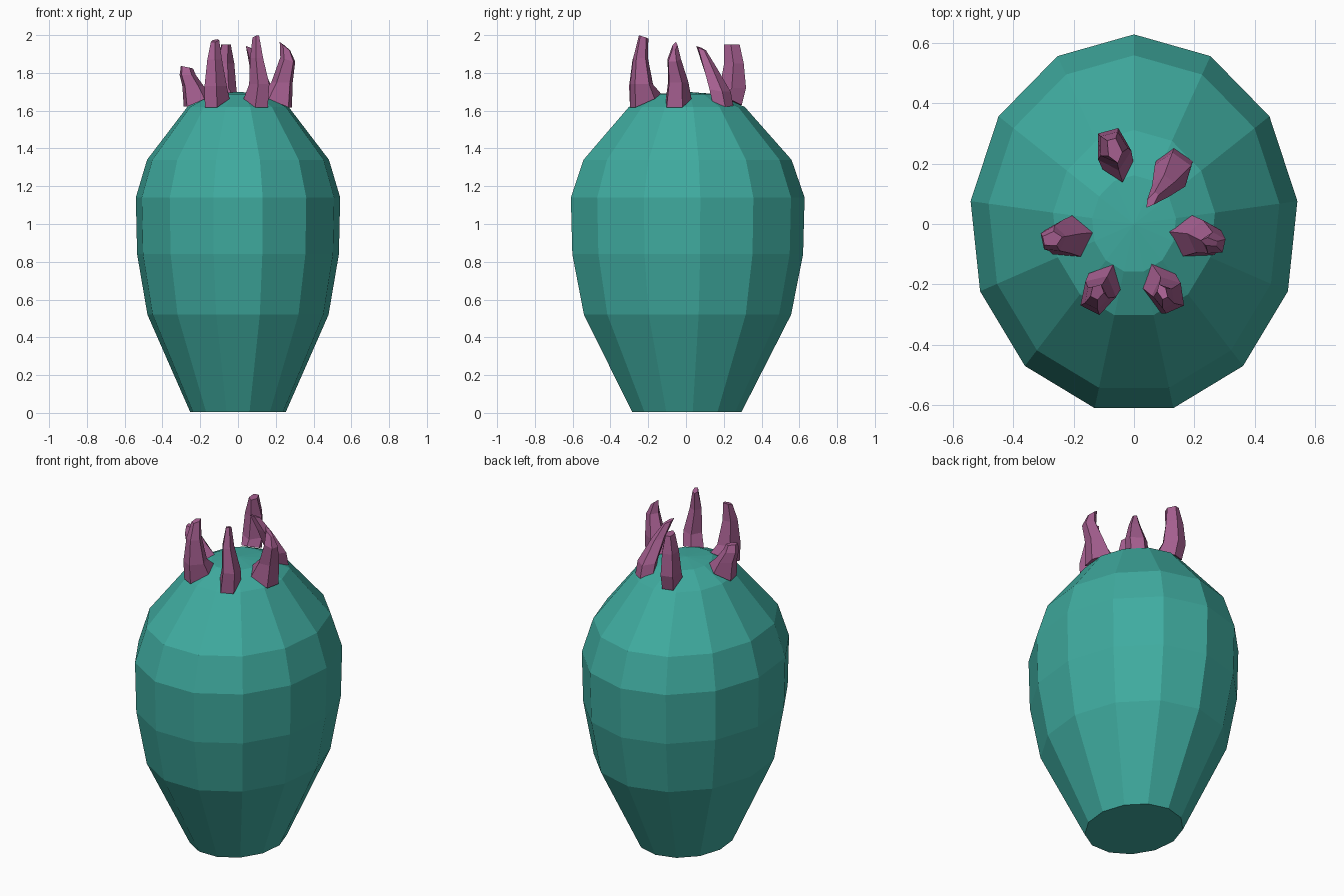
import bpy, bmesh
from math import sin, cos, pi
from mathutils import Vector

cube = bpy.data.objects.get("Cube")
if cube:
    bpy.data.objects.remove(cube)


def make_material(name, color):
    mat = bpy.data.materials.new(name)
    mat.use_nodes = True
    mat.diffuse_color = color
    mat.node_tree.nodes["Principled BSDF"].inputs["Base Color"].default_value = color
    return mat


def loft(name, rings, mat, apex=None):
    """Skin a stack of equal rings, closing both ends with flat faces or an apex."""
    bm = bmesh.new()
    loops = [[bm.verts.new(p) for p in ring] for ring in rings]
    n = len(loops[0])
    for low, high in zip(loops, loops[1:]):
        for i in range(n):
            j = (i + 1) % n
            bm.faces.new((low[i], low[j], high[j], high[i]))
    bm.faces.new(loops[0][::-1])
    if apex:
        top = bm.verts.new(apex)
        for i in range(n):
            bm.faces.new((loops[-1][i], loops[-1][(i + 1) % n], top))
    else:
        bm.faces.new(loops[-1])
    bmesh.ops.recalc_face_normals(bm, faces=bm.faces)
    mesh = bpy.data.meshes.new(name)
    bm.to_mesh(mesh)
    bm.free()
    mesh.materials.append(mat)
    obj = bpy.data.objects.new(name, mesh)
    bpy.context.collection.objects.link(obj)


teal = make_material("teal skin", (0.05, 0.41, 0.35, 1))
mauve = make_material("mauve spike", (0.38, 0.115, 0.28, 1))

# Faceted oval body: (radius, height), deeper than wide
SIDES = 13
profile = [(0.255, 0.005), (0.483, 0.52), (0.538, 0.84), (0.545, 1.14),
           (0.485, 1.34), (0.27, 1.62), (0.14, 1.688)]
turns = [pi / 2 + 2 * pi * i / SIDES for i in range(SIDES)]
loft("body", [[(r * cos(a), 1.152 * r * sin(a), z) for a in turns] for r, z in profile],
     teal, apex=(0, 0, 1.70))


# Crown of crooked spikes; each ring is (x, y, z, radial size, sideways size, tilt)
def spike(name, rings):
    out = Vector((rings[0][0], rings[0][1], 0)).normalized()
    side = Vector((-out.y, out.x, 0))
    points = []
    for x, y, z, radial, wide, tilt in rings:
        ring = []
        for k in range(5):
            a = pi / 5 + 2 * pi * k / 5
            u, v = radial * cos(a), wide * sin(a)
            ring.append(Vector((x, y, z - tilt * u)) + out * u + side * v)
        points.append(ring)
    loft(name, points, mauve)


spike("front_left_spike", [
    (0.095, -0.215, 1.65, 0.09, 0.062, 0.45), (0.115, -0.235, 1.74, 0.065, 0.055, 0),
    (0.10, -0.24, 1.88, 0.042, 0.035, 0), (0.094, -0.225, 1.99, 0.028, 0.016, -0.3)])
spike("front_right_spike", [
    (-0.11, -0.215, 1.65, 0.09, 0.062, 0.45), (-0.12, -0.235, 1.73, 0.07, 0.06, 0),
    (-0.125, -0.24, 1.87, 0.045, 0.04, 0), (-0.122, -0.225, 1.97, 0.028, 0.022, 0.3)])
spike("left_spike", [
    (0.205, -0.045, 1.65, 0.09, 0.073, 0.45), (0.235, -0.045, 1.75, 0.06, 0.058, 0),
    (0.265, -0.065, 1.87, 0.042, 0.038, 0.3), (0.25, -0.06, 1.94, 0.03, 0.014, 0.8)])
spike("right_spike", [
    (-0.215, -0.045, 1.65, 0.08, 0.073, 0.45), (-0.24, -0.045, 1.73, 0.06, 0.06, 0),
    (-0.268, -0.05, 1.79, 0.045, 0.045, 0), (-0.272, -0.05, 1.83, 0.035, 0.025, -0.2)])
spike("back_right_spike", [
    (-0.06, 0.22, 1.66, 0.085, 0.055, 0.45), (-0.07, 0.25, 1.72, 0.075, 0.06, 0),
    (-0.07, 0.255, 1.85, 0.055, 0.05, 0), (-0.065, 0.245, 1.95, 0.045, 0.025, 0)])
spike("back_left_spike", [
    (0.135, 0.19, 1.64, 0.06, 0.065, 0.4), (0.13, 0.175, 1.71, 0.06, 0.065, 0.2),
    (0.095, 0.12, 1.84, 0.045, 0.035, 0.3), (0.06, 0.08, 1.93, 0.032, 0.014, 0.4)])
